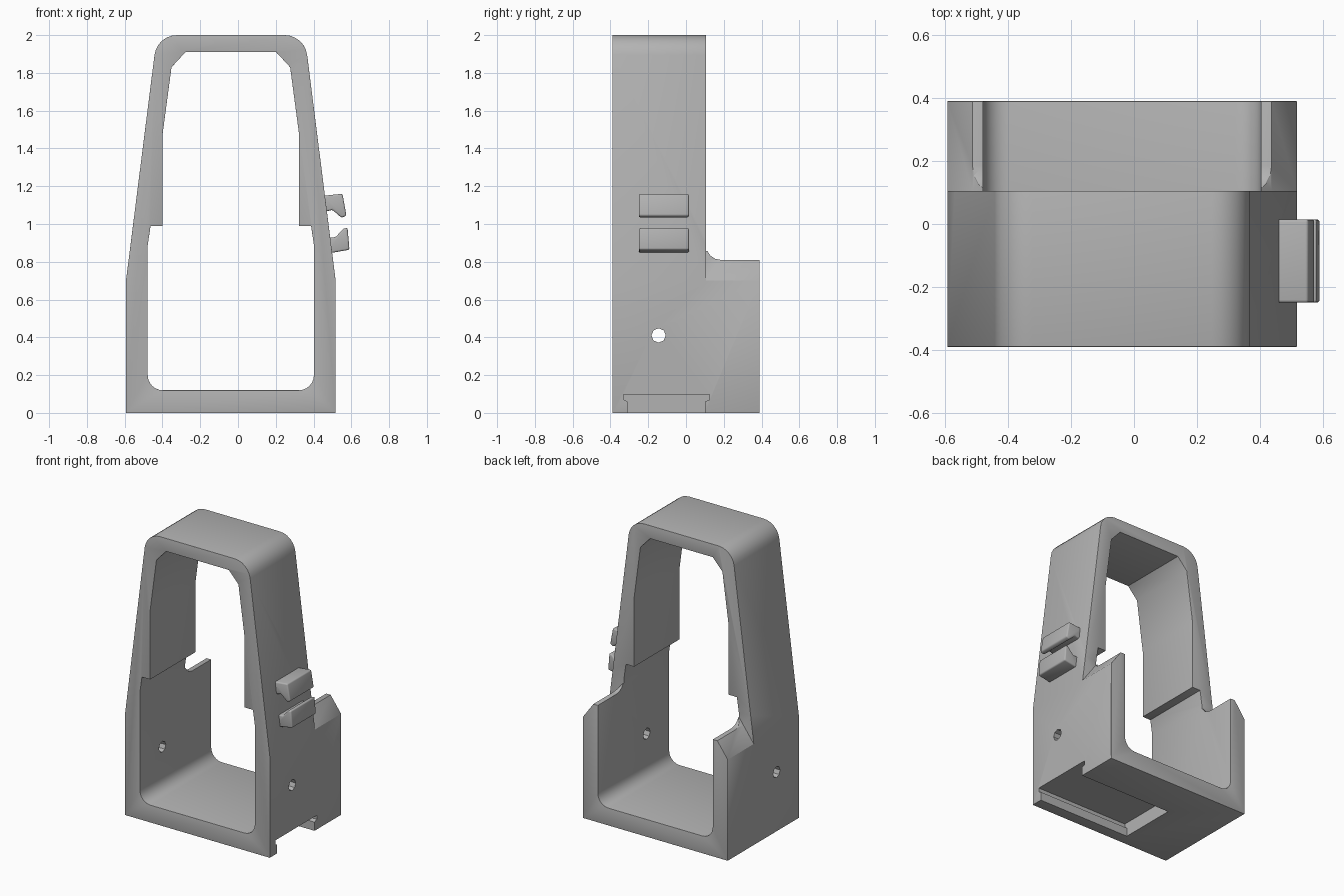
import bpy, bmesh, math

cube = bpy.data.objects.get("Cube")
if cube:
    bpy.data.objects.remove(cube, do_unlink=True)

CX = -0.038          # centre line of the frame
BACK, STEP = 0.39, 0.105

grey = bpy.data.materials.new("plain_grey")
grey.use_nodes = True
grey.diffuse_color = (0.45, 0.45, 0.45, 1)
grey.node_tree.nodes["Principled BSDF"].inputs["Base Color"].default_value = (0.45, 0.45, 0.45, 1)


def prism(name, points, a, b, axis="y"):
    """Extrude a closed outline from a to b: (x, z) along y, or (y, z) along x."""
    def place(p, d):
        return (p[0], d, p[1]) if axis == "y" else (d, p[0], p[1])
    bm = bmesh.new()
    ends = [[bm.verts.new(place(p, d)) for p in points] for d in (a, b)]
    bm.faces.new(ends[0])
    bm.faces.new(ends[1][::-1])
    n = len(points)
    for i in range(n):
        j = (i + 1) % n
        bm.faces.new((ends[0][i], ends[1][i], ends[1][j], ends[0][j]))
    bmesh.ops.recalc_face_normals(bm, faces=bm.faces)
    mesh = bpy.data.meshes.new(name)
    bm.to_mesh(mesh)
    bm.free()
    mesh.materials.append(grey)
    ob = bpy.data.objects.new(name, mesh)
    bpy.context.collection.objects.link(ob)
    return ob


def mirrored(half):
    """Full outline from the +x half, listed from bottom to top."""
    return [(CX + x, z) for x, z in half] + [(CX - x, z) for x, z in reversed(half)]


def arc(cx, cz, r, start, end, steps=6):
    angles = [math.radians(start + (end - start) * i / steps) for i in range(steps + 1)]
    return [(cx + r * math.cos(t), cz + r * math.sin(t)) for t in angles]


def cut(ob, cutter):
    mod = ob.modifiers.new("cut", "BOOLEAN")
    mod.operation, mod.solver, mod.object = "DIFFERENCE", "EXACT", cutter
    bake(ob)
    bpy.data.objects.remove(cutter, do_unlink=True)


def soften(ob, width, angle):
    mod = ob.modifiers.new("soft_edges", "BEVEL")
    mod.width, mod.segments = width, 3
    mod.limit_method, mod.angle_limit = "ANGLE", math.radians(angle)
    bake(ob)


def bake(ob):
    graph = bpy.context.evaluated_depsgraph_get()
    mesh = bpy.data.meshes.new_from_object(ob.evaluated_get(graph))
    ob.modifiers.clear()
    ob.data = mesh


def smooth(ob):
    bpy.ops.object.select_all(action="DESELECT")
    ob.select_set(True)
    bpy.context.view_layer.objects.active = ob
    bpy.ops.object.shade_smooth_by_angle(angle=math.radians(35))


# Tapered frame with its window
outer = [(0.555, 0), (0.555, 0.70)] + arc(0.285, 1.88, 0.12, 7, 90)
inner = (arc(0.36, 0.20, 0.08, -90, 0) +
         [(0.441, 0.88), (0.425, 0.99), (0.362, 0.99), (0.362, 1.47),
          (0.314, 1.83), (0.24, 1.91)])
frame = prism("frame", mirrored(outer), -BACK, BACK)
cut(frame, prism("window_cutter", mirrored(inner), -0.5, 0.5))

# Low rear walls, with a fillet where they meet the tall part
fillet = arc(STEP + 0.08, 0.89, 0.08, 180, 270, 4)
cut(frame, prism("rear_cutter", fillet + [(0.6, 0.81), (0.6, 2.2), (STEP, 2.2)], -1, 1, "x"))

# Slanted outer tops of the rear walls
for side in (1, -1):
    slant = [(0.555, 0.70), (0.475, 0.81), (0.395, 0.92), (0.8, 0.92), (0.8, 0.70)]
    cut(frame, prism("slant_cutter", [(CX + side * x, z) for x, z in slant], STEP, 0.6))
soften(frame, 0.018, 60)

# Undercut slot below, open on the left side
slot = [(-0.31, -0.1), (-0.31, 0.06), (-0.33, 0.07), (-0.33, 0.098),
        (0.125, 0.098), (0.125, 0.07), (0.10, 0.06), (0.10, -0.1)]
cut(frame, prism("slot_cutter", slot, -0.20, 0.8, "x"))

# Screw holes through both side walls
hole = arc(-0.145, 0.41, 0.038, 0, 315, 7)
cut(frame, prism("hole_cutter", hole, -1, 1, "x"))
smooth(frame)

# Pair of hooked clips on the left side
upper = [(0.43, 1.15), (0.457, 1.15), (0.553, 1.16), (0.574, 1.044),
         (0.548, 1.033), (0.50, 1.075), (0.44, 1.06)]
lower = [(0.46, 0.927), (0.516, 0.93), (0.558, 0.975), (0.58, 0.98),
         (0.59, 0.864), (0.50, 0.848), (0.46, 0.848)]
for name, outline in (("upper_clip", upper), ("lower_clip", lower)):
    clip = prism(name, outline, -0.25, 0.015)
    soften(clip, 0.009, 40)
    smooth(clip)
